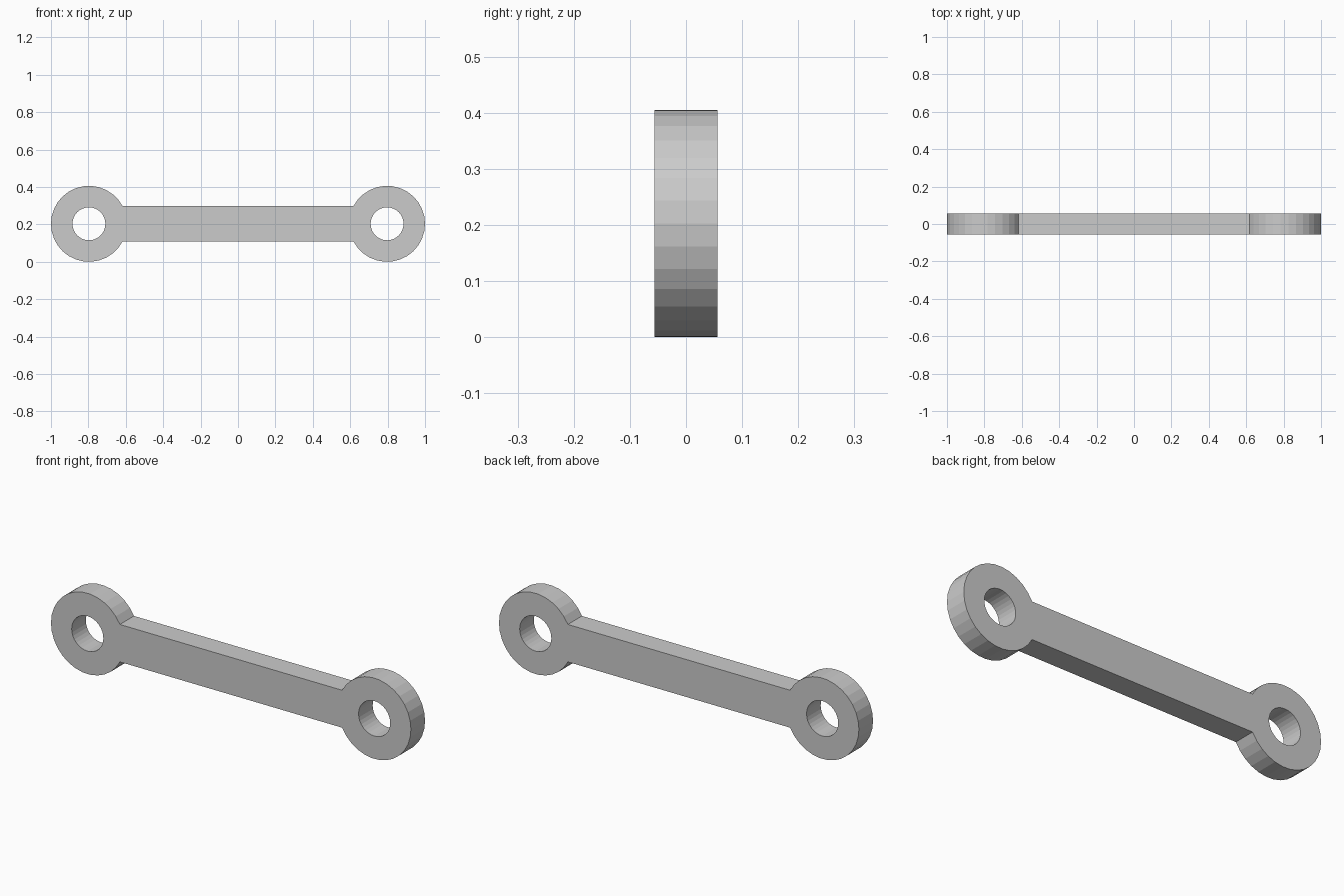
import bpy, bmesh
from math import pi, asin, sin, cos
from mathutils import Vector

if "Cube" in bpy.data.objects:
    bpy.data.objects.remove(bpy.data.objects["Cube"], do_unlink=True)

EYE_X, EYE_Z = 0.797, 0.203      # centre of each end ring
OUTER, HOLE = 0.203, 0.088       # ring radii
HALF_BAR = 0.094                 # half the height of the bar
HALF_DEPTH = 0.056
ARC_STEPS, HOLE_STEPS = 26, 32

grey = bpy.data.materials.new("plain grey")
grey.use_nodes = True
colour = (0.6, 0.6, 0.6, 1)
grey.diffuse_color = colour
grey.node_tree.nodes["Principled BSDF"].inputs["Base Color"].default_value = colour


def ring_point(side, radius, angle):
    return Vector((side * (EYE_X + radius * cos(angle)), -HALF_DEPTH,
                   EYE_Z + side * radius * sin(angle)))


def add_loop(bm, points):
    verts = [bm.verts.new(p) for p in points]
    return [bm.edges.new((v, verts[i - 1])) for i, v in enumerate(verts)]


# Outline: an arc round each end, joined by the straight bar edges
bm = bmesh.new()
reach = pi - asin(HALF_BAR / OUTER)
outline = [ring_point(side, OUTER, -reach + 2 * reach * i / ARC_STEPS)
           for side in (1, -1) for i in range(ARC_STEPS + 1)]
edges = add_loop(bm, outline)

# Round hole in each end
for side in (1, -1):
    edges += add_loop(bm, [ring_point(side, HOLE, 2 * pi * i / HOLE_STEPS)
                           for i in range(HOLE_STEPS)])

# Fill the profile and give it depth
bmesh.ops.triangle_fill(bm, use_beauty=True, edges=edges, normal=(0, -1, 0))
solid = bmesh.ops.extrude_face_region(bm, geom=bm.faces[:], use_keep_orig=True)
moved = [g for g in solid["geom"] if isinstance(g, bmesh.types.BMVert)]
bmesh.ops.translate(bm, verts=moved, vec=(0, 2 * HALF_DEPTH, 0))
bmesh.ops.recalc_face_normals(bm, faces=bm.faces[:])

mesh = bpy.data.meshes.new("link_bar")
bm.to_mesh(mesh)
bm.free()
mesh.materials.append(grey)
link = bpy.data.objects.new("link_bar", mesh)
bpy.context.collection.objects.link(link)
